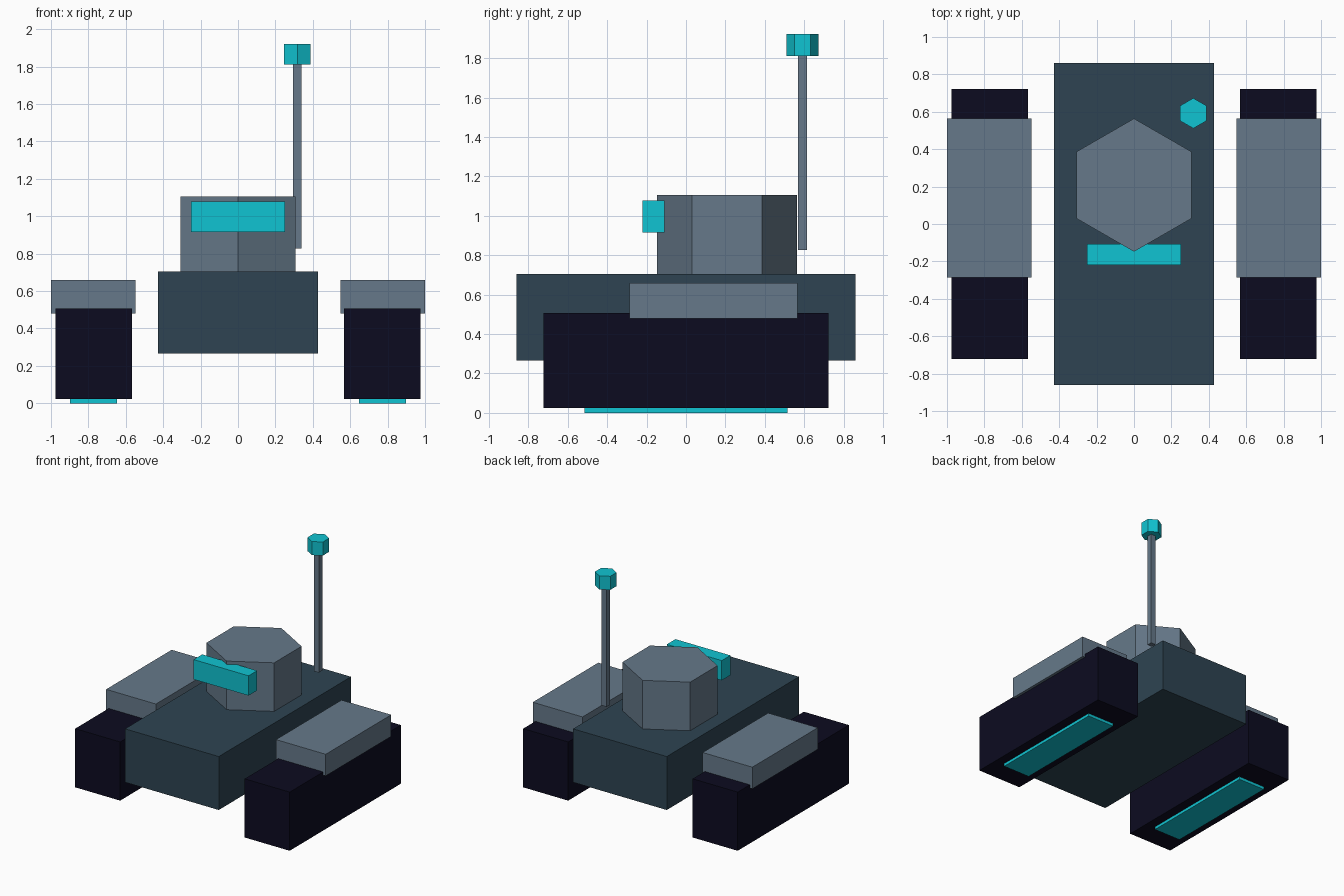
import bpy, bmesh, math
from mathutils import Matrix, Vector

if "Cube" in bpy.data.objects:
    bpy.data.objects.remove(bpy.data.objects["Cube"])


def material(name, hex_code):
    def lin(c):
        return c / 12.92 if c <= 0.04045 else ((c + 0.055) / 1.055) ** 2.4
    m = bpy.data.materials.new(name)
    rgb = [lin(int(hex_code[i:i + 2], 16) / 255) for i in (0, 2, 4)]
    m.diffuse_color = (*rgb, 1)
    m.use_nodes = True
    m.node_tree.nodes["Principled BSDF"].inputs["Base Color"].default_value = m.diffuse_color
    return m


HULL = material("dark slate", "2e4452")
STEEL = material("steel grey", "66798a")
TRACK = material("near black navy", "0c0b20")
CYAN = material("bright cyan", "10c4d2")


def finish(name, bm, mat):
    me = bpy.data.meshes.new(name)
    bm.to_mesh(me)
    bm.free()
    me.materials.append(mat)
    ob = bpy.data.objects.new(name, me)
    bpy.context.collection.objects.link(ob)
    return ob


def box(name, x, y, z, mat):
    """Box from (min, max) ranges on each axis."""
    bm = bmesh.new()
    centre = Vector([(a + b) / 2 for a, b in (x, y, z)])
    size = [b - a for a, b in (x, y, z)]
    bmesh.ops.create_cube(bm, size=1, matrix=Matrix.LocRotScale(centre, None, size))
    return finish(name, bm, mat)


def hex_prism(name, x, y, z, radius, mat):
    """Upright six-sided prism with corners towards front and back."""
    bm = bmesh.new()
    ring = [bm.verts.new((x + radius * math.sin(i * math.pi / 3),
                          y - radius * math.cos(i * math.pi / 3), z[0])) for i in range(6)]
    base = bm.faces.new(ring)
    top = bmesh.ops.extrude_face_region(bm, geom=[base], use_keep_orig=True)
    verts = [v for v in top["geom"] if isinstance(v, bmesh.types.BMVert)]
    bmesh.ops.translate(bm, verts=verts, vec=(0, 0, z[1] - z[0]))
    bmesh.ops.recalc_face_normals(bm, faces=bm.faces)
    return finish(name, bm, mat)


# Hull, turret and visor
box("hull", (-0.427, 0.427), (-0.86, 0.86), (0.265, 0.705), HULL)
hex_prism("turret", 0, 0.208, (0.705, 1.105), 0.356, STEEL)
box("visor", (-0.25, 0.25), (-0.22, -0.108), (0.915, 1.078), CYAN)

# Antenna and its tip
box("antenna_rod", (0.294, 0.339), (0.568, 0.613), (0.827, 1.815), STEEL)
hex_prism("antenna_tip", 0.317, 0.592, (1.81, 1.922), 0.081, CYAN)

# Tracks, fenders and glowing underside strips on both sides
for side, s in (("left", -1), ("right", 1)):
    def span(a, b):
        return tuple(sorted((s * a, s * b)))
    box(side + "_track", span(0.567, 0.977), (-0.723, 0.723), (0.024, 0.507), TRACK)
    box(side + "_fender", span(0.547, 1.0), (-0.287, 0.565), (0.48, 0.658), STEEL)
    box(side + "_glow_strip", span(0.647, 0.897), (-0.515, 0.515), (0, 0.03), CYAN)
